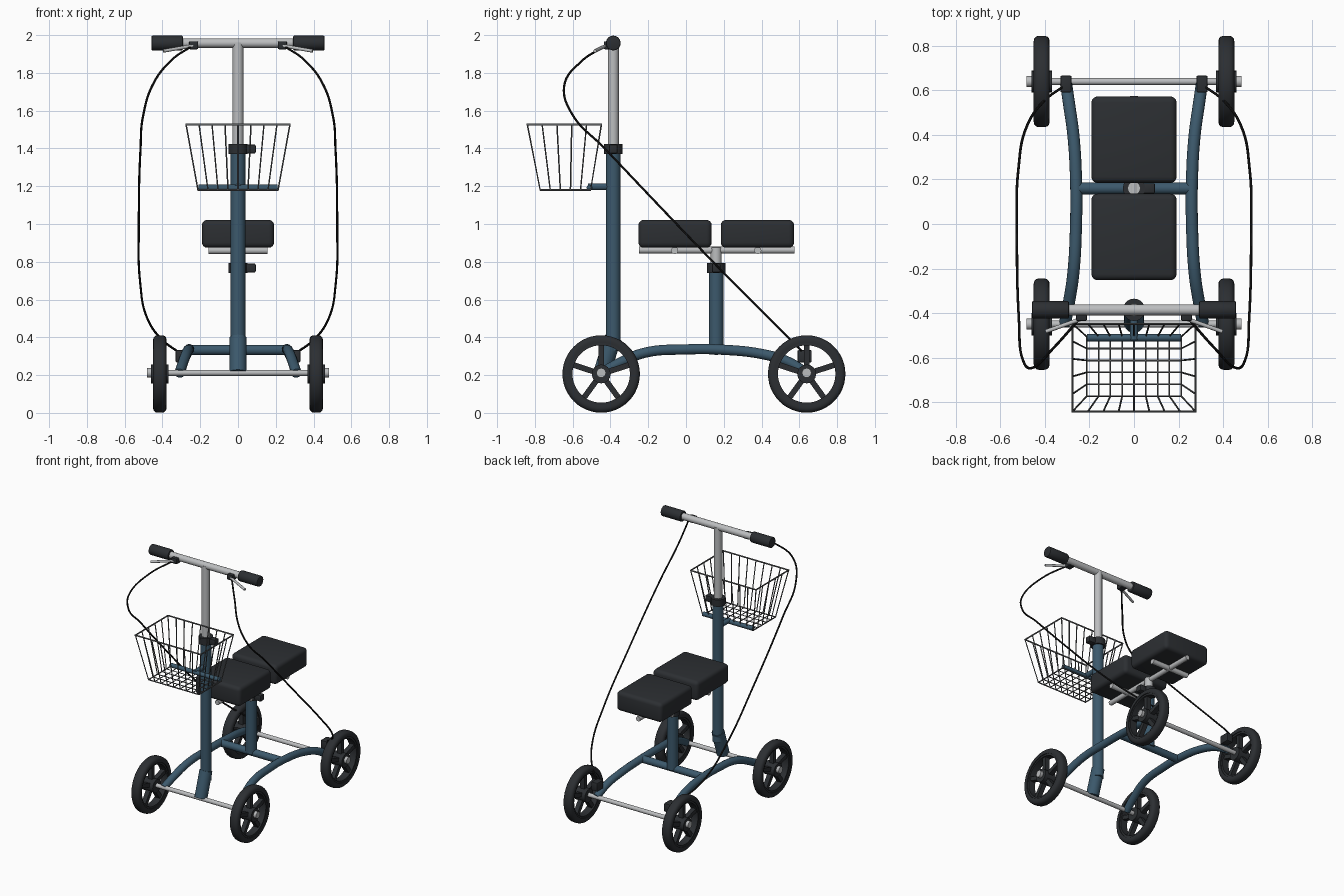
import bpy, bmesh, math
from mathutils import Matrix, Vector

if "Cube" in bpy.data.objects:
    bpy.data.objects.remove(bpy.data.objects["Cube"])


def mat(name, c):
    m = bpy.data.materials.new(name)
    m.diffuse_color = (*c, 1)
    m.use_nodes = True
    m.node_tree.nodes["Principled BSDF"].inputs["Base Color"].default_value = m.diffuse_color
    return m


BLUE = mat("blue paint", (0.045, 0.10, 0.15))
DARK = mat("black rubber", (0.025, 0.028, 0.032))
METAL = mat("bare metal", (0.5, 0.51, 0.52))
WIRE = mat("wire", (0.12, 0.125, 0.13))
CABLE = mat("cable black", (0.01, 0.01, 0.01))


def finish(ob, m, angle=40):
    ob.data.materials.append(m)
    bpy.ops.object.select_all(action='DESELECT')
    ob.select_set(True)
    bpy.context.view_layer.objects.active = ob
    bpy.ops.object.shade_smooth_by_angle(angle=math.radians(angle))
    return ob


def tubes(name, paths, r, m, smooth=False, res=6, closed=False):
    """Round bars along one or more paths, as one mesh."""
    cu = bpy.data.curves.new(name, 'CURVE')
    cu.dimensions = '3D'
    cu.bevel_depth, cu.bevel_resolution = r, res
    cu.use_fill_caps, cu.resolution_u = True, 8
    for pts in paths:
        s = cu.splines.new('BEZIER' if smooth else 'POLY')
        if smooth:
            s.bezier_points.add(len(pts) - 1)
            for b, p in zip(s.bezier_points, pts):
                b.co = p
                b.handle_left_type = b.handle_right_type = 'AUTO'
        else:
            s.points.add(len(pts) - 1)
            for b, p in zip(s.points, pts):
                b.co = (*p, 1)
        s.use_cyclic_u = closed
    ob = bpy.data.objects.new(name, cu)
    bpy.context.collection.objects.link(ob)
    bpy.ops.object.select_all(action='DESELECT')
    ob.select_set(True)
    bpy.context.view_layer.objects.active = ob
    bpy.ops.object.convert(target='MESH')
    return finish(bpy.context.view_layer.objects.active, m)


def tube(name, a, b, r, m, res=6):
    return tubes(name, [[a, b]], r, m, res=res)


def mesh_object(name, bm, m, angle=40):
    bmesh.ops.recalc_face_normals(bm, faces=bm.faces)
    me = bpy.data.meshes.new(name)
    bm.to_mesh(me)
    bm.free()
    ob = bpy.data.objects.new(name, me)
    bpy.context.collection.objects.link(ob)
    return finish(ob, m, angle)


def box(name, loc, size, m, bevel=0.0, seg=2):
    bm = bmesh.new()
    bmesh.ops.create_cube(bm, size=1, matrix=Matrix.Translation(loc) @ Matrix.Diagonal((*size, 1)))
    if bevel:
        bmesh.ops.bevel(bm, geom=bm.edges[:], offset=bevel, segments=seg, profile=0.5, affect='EDGES')
    return mesh_object(name, bm, m)


def ring(name, loc, profile, m, steps=48):
    """Closed (x, radius) profile turned around the x axis."""
    bm = bmesh.new()
    vs = [bm.verts.new((x, 0, r)) for x, r in profile]
    es = [bm.edges.new((vs[i], vs[(i + 1) % len(vs)])) for i in range(len(vs))]
    bmesh.ops.spin(bm, geom=vs + es, cent=(0, 0, 0), axis=(1, 0, 0), angle=2 * math.pi,
                   steps=steps, use_merge=True)
    bmesh.ops.remove_doubles(bm, verts=bm.verts, dist=1e-5)
    bmesh.ops.translate(bm, verts=bm.verts, vec=loc)
    return mesh_object(name, bm, m)


# Wheels and axles
AZ = 0.206
TIRE = [(-.034, .165), (-.036, .18), (-.033, .193), (-.024, .202), (-.012, .205),
        (.012, .205), (.024, .202), (.033, .193), (.036, .18), (.034, .165)]
RIM = [(-.028, .152), (-.028, .168), (.028, .168), (.028, .152)]
for end, y in (("front", -0.449), ("rear", 0.639)):
    tube(end + "_axle", (-.47, y, AZ + .006), (.47, y, AZ + .006), .016, METAL)
    for side, s in (("left", -1), ("right", 1)):
        n = f"{end}_{side}_"
        c = Vector((s * .414, y, AZ))
        ring(n + "tire", c, TIRE, DARK)
        ring(n + "rim", c, RIM, DARK)
        tube(n + "hub", c - Vector((.046, 0, 0)), c + Vector((.046, 0, 0)), .05, DARK)
        tube(n + "axle_nut", (s * .455, y, AZ + .006), (s * .482, y, AZ + .006), .025, METAL)
        bm = bmesh.new()
        for i in range(5):
            bmesh.ops.create_cube(bm, size=1, matrix=Matrix.Translation(c)
                                  @ Matrix.Rotation(i * math.tau / 5, 4, 'X')
                                  @ Matrix.Translation((0, 0, .1))
                                  @ Matrix.Diagonal((.035, .03, .12, 1)))
        mesh_object(n + "spokes", bm, DARK)

# Lower frame
for side, s in (("left", -1), ("right", 1)):
    tubes(side + "_frame_rail", [[(s * x, y, z) for x, y, z in (
        (.31, -.449, .21), (.295, -.37, .255), (.272, -.22, .318), (.26, 0, .336),
        (.26, .2, .334), (.272, .4, .312), (.29, .53, .275), (.306, .639, .212))]],
        .027, BLUE, smooth=True)
    box(side + "_brake_bracket", (s * .305, .628, .3), (.05, .075, .065), DARK, .006)
tube("frame_crossbar", (-.262, .16, .333), (.262, .16, .333), .027, BLUE)

# Steering column
CY = -.385
tube("column_foot", (0, -.445, .215), (0, -.385, .40), .045, BLUE, 8)
tube("steering_column", (0, CY, .33), (0, CY, 1.40), .039, BLUE, 8)
tube("handlebar_stem", (0, CY, 1.38), (0, CY, 1.96), .029, METAL, 8)


# Height clamps with lever
def clamp(name, y, z):
    tube(name, (0, y, z - .026), (0, y, z + .026), .05, DARK, 8)
    box(name + "_lever", (.06, y, z), (.068, .045, .046), DARK, .006)


clamp("column_clamp", CY, 1.397)
clamp("seat_clamp", .16, .767)

# Handlebar, grips, brake levers and cables
tube("handlebar", (-.44, CY, 1.958), (.44, CY, 1.958), .025, METAL, 8)
for side, s in (("left", -1), ("right", 1)):
    bm = bmesh.new()
    bmesh.ops.create_cone(bm, cap_ends=True, segments=28, radius1=.039, radius2=.039, depth=.166,
                          matrix=Matrix.Translation((s * .375, CY, 1.958)) @ Matrix.Rotation(math.pi / 2, 4, 'Y'))
    bmesh.ops.bevel(bm, geom=[e for e in bm.edges if len(e.link_faces) == 2
                              and any(len(f.verts) > 4 for f in e.link_faces)],
                    offset=.006, segments=2, profile=.5, affect='EDGES')
    mesh_object(side + "_grip", bm, DARK)
    box(side + "_brake_clamp", (s * .235, -.41, 1.946), (.048, .05, .042), DARK, .006)
    tube(side + "_brake_lever", (s * .235, -.425, 1.944), (s * .395, -.482, 1.916), .009, METAL)
    tubes(side + "_brake_cable", [[(s * x, y, z) for x, y, z in (
        (.24, -.42, 1.945), (.36, -.555, 1.86), (.455, -.645, 1.73), (.50, -.605, 1.585),
        (.516, -.43, 1.4), (.525, -.05, 1.0), (.518, .25, .69), (.48, .44, .5),
        (.405, .55, .39), (.305, .625, .315))]], .006, CABLE, smooth=True, res=2)

# Seat post, supports and pads
tube("seat_post", (0, .16, .33), (0, .16, .75), .039, BLUE, 8)
tube("seat_stem", (0, .16, .73), (0, .16, .875), .029, METAL, 8)
tube("seat_support_bar", (0, -.25, .862), (0, .575, .862), .018, METAL)
for end, y, py in (("front", -.06, -.058), ("rear", .38, .378)):
    tube(end + "_seat_crossbar", (-.155, y, .86), (.155, y, .86), .019, METAL)
    box(end + "_seat_pad", (0, py, .948), (.382, .388, .147), DARK, .028, 4)

# Basket and its bracket
HI = (.275, -.84, -.448, 1.527)
LO = (.212, -.772, -.505, 1.18)


def rect(r):
    x, y0, y1, z = r
    return [(-x, y0, z), (x, y0, z), (x, y1, z), (-x, y1, z)]


def at(r, u, v):
    x, y0, y1, z = r
    return (-x + 2 * x * u, y0 + (y1 - y0) * v, z)


tubes("basket_rim", [rect(HI)], .006, WIRE, res=2, closed=True)
tubes("basket_base_ring", [rect(LO)], .005, WIRE, res=2, closed=True)
wires = []
for i in range(9):
    u = i / 8
    wires.append([at(HI, u, 0), at(LO, u, 0), at(LO, u, 1), at(HI, u, 1)])
for j in range(1, 5):
    v = j / 5
    wires.append([at(HI, 0, v), at(LO, 0, v), at(LO, 1, v), at(HI, 1, v)])
tubes("basket_wires", wires, .004, WIRE, res=1)
tube("basket_arm", (0, CY, 1.197), (0, -.52, 1.197), .018, BLUE)
tube("basket_crossbar", (-.21, -.51, 1.192), (.21, -.51, 1.192), .016, BLUE)
